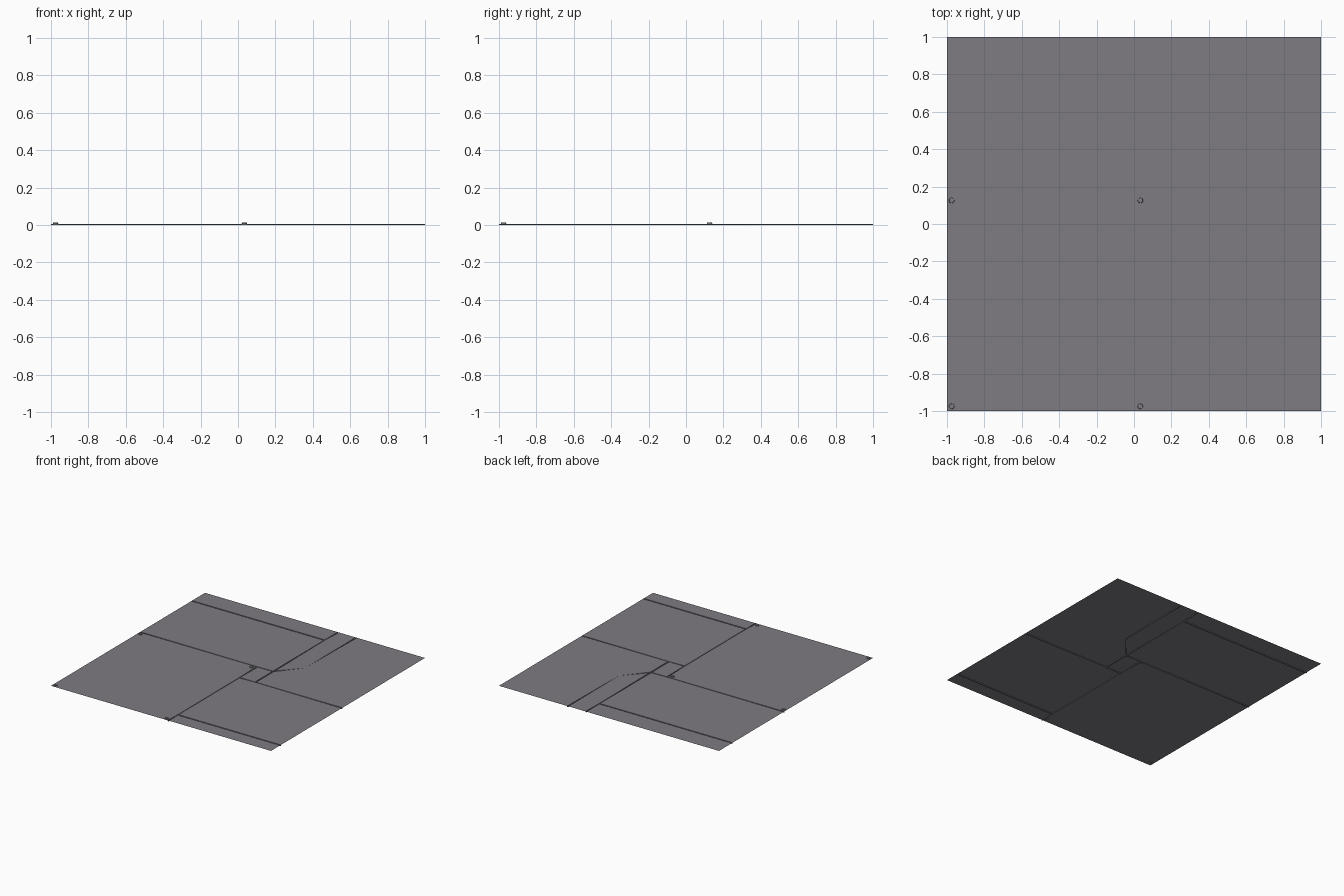
import bpy, bmesh

if "Cube" in bpy.data.objects:
    bpy.data.objects.remove(bpy.data.objects["Cube"])

TOP = 0.006      # height of the panel surface
SEAM = 0.005     # half width of a seam channel


def material(name, rgb):
    m = bpy.data.materials.new(name)
    m.diffuse_color = (*rgb, 1)
    m.use_nodes = True
    m.node_tree.nodes["Principled BSDF"].inputs["Base Color"].default_value = m.diffuse_color
    return m


grey = material("panel grey", (0.21, 0.20, 0.225))


def finish(name, bm):
    me = bpy.data.meshes.new(name)
    bm.to_mesh(me)
    bm.free()
    me.materials.append(grey)
    ob = bpy.data.objects.new(name, me)
    bpy.context.collection.objects.link(ob)
    return ob


# Plate layout: named corners and the plates between them
P = dict(a=(-1, -1), b=(.065, -1), c=(1, -1), d=(1, -.876), e=(.065, -.876),
         f=(1, -.077), g=(.065, -.077), h=(.21, -.077), i=(-1, .157),
         j=(.065, .157), k=(.21, .157), l=(.375, .34), m=(.375, 1),
         n=(.21, 1), o=(.21, .828), p=(-1, .828), q=(1, 1), r=(-1, 1))
plates = ["abegji", "bcde", "edfhg", "ghkj", "hfqmlk", "klmno", "ponr", "ijkop"]

bm = bmesh.new()
V = {n: bm.verts.new((x, y, TOP)) for n, (x, y) in P.items()}
for s in plates:
    bm.faces.new([V[n] for n in s])

# Seams: widen the shared edges into strips and sink them to z = 0
seams = [e for e in bm.edges if not e.is_boundary]
strips = bmesh.ops.bevel(bm, geom=seams, offset=SEAM, segments=1,
                         affect='EDGES', profile=0.5)["faces"]
ext = bmesh.ops.extrude_face_region(bm, geom=strips)["geom"]
sunk = [g for g in ext if isinstance(g, bmesh.types.BMVert)]
bmesh.ops.translate(bm, verts=sunk, vec=(0, 0, -TOP))
bmesh.ops.delete(bm, geom=[f for f in strips if f.is_valid], context='FACES')
bmesh.ops.triangulate(bm, faces=[f for f in bm.faces if len(f.verts) > 4])
finish("floor_panel", bm)

# Rivets in the corners of the lower left plate
for n, (x, y) in enumerate((x, y) for x in (-.975, .034) for y in (-.975, .126)):
    bm = bmesh.new()
    bmesh.ops.create_cone(bm, cap_ends=True, segments=12, radius1=.015,
                          radius2=.013, depth=.007)
    bmesh.ops.translate(bm, verts=bm.verts, vec=(x, y, TOP + .0025))
    finish(f"rivet_{n + 1}", bm)
